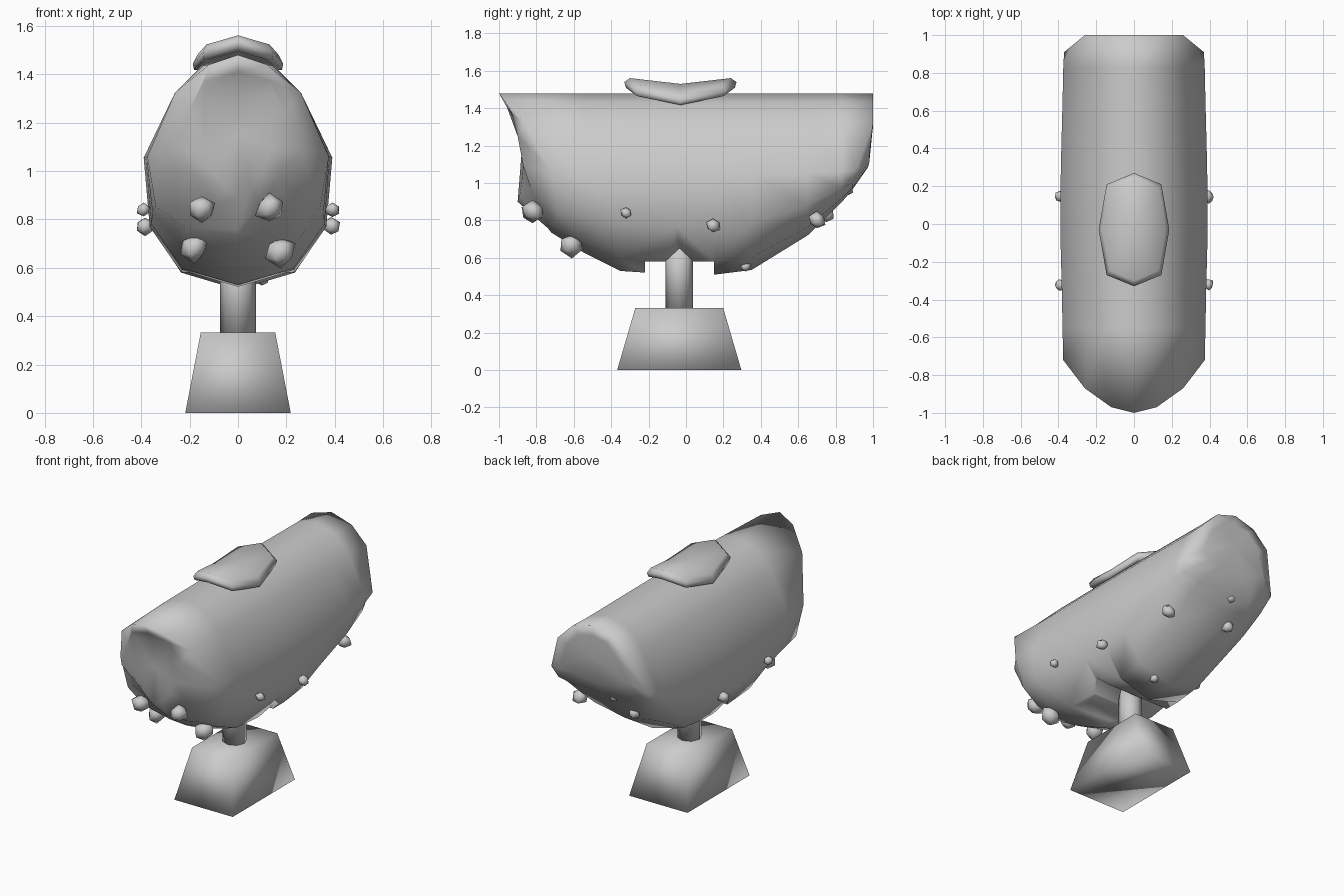
import bpy, bmesh, math, random
from mathutils import Vector

if "Cube" in bpy.data.objects:
    bpy.data.objects.remove(bpy.data.objects["Cube"])

random.seed(4)


def finish(name, bm):
    bmesh.ops.recalc_face_normals(bm, faces=bm.faces)
    me = bpy.data.meshes.new(name)
    bm.to_mesh(me)
    bm.free()
    ob = bpy.data.objects.new(name, me)
    bpy.context.collection.objects.link(ob)
    for p in me.polygons:
        p.use_smooth = True
    return ob


def loft(name, rings, first=None, last=None):
    """Skin closed rings; close each end with a fan to a point, or an n-gon."""
    bm = bmesh.new()
    vs = [[bm.verts.new(p) for p in r] for r in rings]
    n = len(vs[0])
    for a, b in zip(vs, vs[1:]):
        for i in range(n):
            j = (i + 1) % n
            bm.faces.new((a[i], a[j], b[j], b[i]))
    for ring, tip in ((vs[0], first), (vs[-1], last)):
        if tip is None:
            bm.faces.new(ring)
        else:
            c = bm.verts.new(tip)
            for i in range(n):
                bm.faces.new((ring[i], ring[(i + 1) % n], c))
    return finish(name, bm)


def mirror_ring(half):
    """Half ring of (x, y, z), both end points lying on x = 0."""
    return half + [(-x, y, z) for x, y, z in half[-2:0:-1]]


# Body: egg-shaped section swept along y, keel rising at both ends
EGG = [(0, 1.48), (.15, 1.435), (.26, 1.325), (.39, 1.055), (.365, .77), (.235, .58), (0, .51)]


def station(y, keel, w):
    s = (1.06 - keel) / .55
    return mirror_ring([(x * w, y, z if z > 1.06 else 1.06 - (1.06 - z) * s) for x, z in EGG])


front = [
    [(0, -.91, 1.33), (.14, -.91, 1.33), (.14, -.89, 1.2), (.14, -.87, 1.09),
     (.10, -.88, .99), (.05, -.89, .93), (0, -.90, .90)],
    [(0, -.96, 1.41), (.14, -.93, 1.37), (.2, -.90, 1.25), (.26, -.87, 1.09),
     (.17, -.83, .97), (.09, -.78, .86), (0, -.74, .76)],
    [(0, -1, 1.48), (.12, -.97, 1.44), (.26, -.87, 1.325), (.375, -.72, 1.06),
     (.34, -.69, .85), (.21, -.70, .765), (0, -.72, .735)],
]
back = [
    [(0, 1, 1.48), (.15, 1, 1.435), (.26, 1, 1.325), (.37, .91, 1.07),
     (.33, .89, 1.0), (.2, .89, .975), (0, .89, .965)],
    [(0, 1, 1.41), (.1, 1, 1.39), (.19, 1, 1.3), (.25, .98, 1.15),
     (.18, .98, 1.11), (.1, .975, 1.09), (0, .97, 1.08)],
]
rings = [mirror_ring(r) for r in front]
rings += [station(*s) for s in ((-.55, .63, .97), (-.35, .53, .98), (-.05, .51, 1),
                                (.15, .51, 1), (.35, .535, .99), (.65, .72, .97), (.83, .895, .96))]
rings += [mirror_ring(r) for r in back]
body = loft("body", rings, (0, -.88, 1.15), (0, .995, 1.26))

# Notch across the underside, peaked above the post
notch = [(-.22, .3), (-.22, .581), (-.11, .581), (-.035, .65), (.04, .581), (.15, .581), (.15, .3)]
cutter = loft("notch_cutter", [[(x, y, z) for y, z in notch] for x in (-.8, .8)])
cutter.hide_render = True
mod = body.modifiers.new("notch", 'BOOLEAN')
mod.operation = 'DIFFERENCE'
mod.solver = 'EXACT'
mod.object = cutter
bpy.context.view_layer.objects.active = body
bpy.ops.object.modifier_apply(modifier=mod.name)
bpy.data.objects.remove(cutter)
for p in body.data.polygons:
    p.use_smooth = True

# Tapered base and eight-sided post
CY = -.036


def rect(hx, hy, z):
    return [(sx * hx, CY + sy * hy, z) for sx, sy in ((-1, -1), (1, -1), (1, 1), (-1, 1))]


loft("base", [rect(.218, .332, 0), rect(.154, .235, .332)])
loft("post", [[(.074 * math.cos(i * math.pi / 4), CY + .074 * math.sin(i * math.pi / 4), z)
               for i in range(8)] for z in (.325, .70)])

# Saddle draped over the ridge, turned up at front and back
PAD = [(0, .30), (.145, .24), (.187, 0), (.145, -.24), (0, -.30),
       (-.145, -.24), (-.187, 0), (-.145, .24)]


def pad_ring(scale, dz):
    return [(x * scale, y * scale - .03, 1.53 + .1 * abs(y) * scale - 1.9 * (x * scale) ** 2 + dz)
            for x, y in PAD]


loft("saddle", [pad_ring(.86, -.062), pad_ring(.97, -.05), pad_ring(1, -.02), pad_ring(.9, .004)],
     (0, -.03, 1.475), (0, -.03, 1.53))


# Rough lumps stuck to the lower hull
def lump(name, x, y, z, r):
    bm = bmesh.new()
    bmesh.ops.create_icosphere(bm, subdivisions=1, radius=1)
    for v in bm.verts:
        v.co = Vector((x, y, z)) + v.co * r * random.uniform(.8, 1.15)
    finish(name, bm)


LUMPS = [(-.15, -.82, .84, .062), (.13, -.82, .845, .06), (-.18, -.61, .685, .062), (.175, -.61, .67, .065),
         (-.07, .86, .965, .04), (-.14, .75, .83, .042), (.30, .70, .80, .048), (.10, .32, .555, .03)]
for side in (-1, 1):
    LUMPS += [(side * .39, -.32, .84, .034), (side * .385, .145, .77, .038)]
for i, l in enumerate(LUMPS):
    lump(f"lump_{i + 1}", *l)
